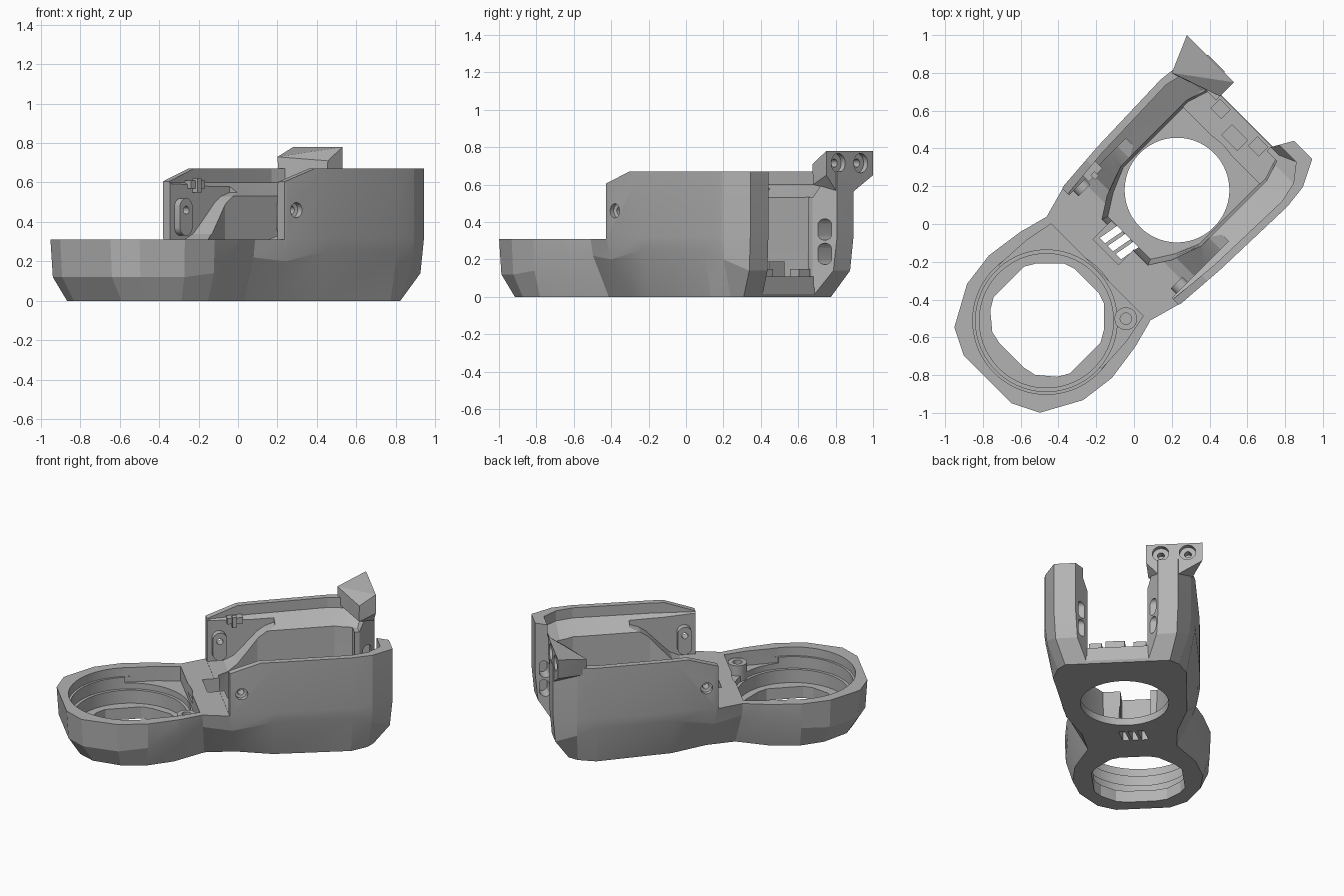
import bpy, bmesh, math
from mathutils import Matrix

if "Cube" in bpy.data.objects:
    bpy.data.objects.remove(bpy.data.objects["Cube"], do_unlink=True)

grey = bpy.data.materials.new("mid_grey")
grey.use_nodes = True
grey.diffuse_color = (0.45, 0.45, 0.45, 1)
grey.node_tree.nodes["Principled BSDF"].inputs["Base Color"].default_value = grey.diffuse_color

# Everything is laid out along a straight axis, then turned on the plan
PLACE = Matrix.Rotation(math.radians(45), 4, 'Z') @ Matrix.Translation((0, -0.034, 0))


def solid(name, rings):
    """Closed loft through rings of equal point count."""
    bm = bmesh.new()
    loops = [[bm.verts.new(p) for p in ring] for ring in rings]
    n = len(loops[0])
    for a, b in zip(loops, loops[1:]):
        for i in range(n):
            j = (i + 1) % n
            bm.faces.new((a[i], a[j], b[j], b[i]))
    bm.faces.new(loops[0][::-1])
    bm.faces.new(loops[-1])
    bmesh.ops.recalc_face_normals(bm, faces=bm.faces)
    return finish(name, bm)


def finish(name, bm):
    me = bpy.data.meshes.new(name)
    bm.to_mesh(me)
    bm.free()
    me.materials.append(grey)
    ob = bpy.data.objects.new(name, me)
    bpy.context.collection.objects.link(ob)
    return ob


def prism(name, poly, lo, hi, axis='Z'):
    order = {'Z': lambda a, b, t: (a, b, t),
             'Y': lambda a, b, t: (a, t, b),
             'X': lambda a, b, t: (t, a, b)}[axis]
    return solid(name, [[order(a, b, t) for a, b in poly] for t in (lo, hi)])


def box(name, u0, u1, w0, w1, z0, z1):
    return prism(name, [(u0, w0), (u1, w0), (u1, w1), (u0, w1)], z0, z1)


def circle(a, b, r, n=32, stretch=0):
    pts = []
    for i in range(n):
        t = 2 * math.pi * (i + 0.5) / n
        pts.append((a + r * math.cos(t), b + r * math.sin(t) + math.copysign(stretch, math.sin(t))))
    return pts


def mirrored(half):
    return [(u, -w) for u, w in half] + [(u, w) for u, w in reversed(half)]


def boolean(ob, tool, op='DIFFERENCE'):
    mod = ob.modifiers.new("cut", 'BOOLEAN')
    mod.object, mod.operation, mod.solver = tool, op, 'EXACT'
    bpy.context.view_layer.objects.active = ob
    bpy.ops.object.modifier_apply(modifier=mod.name)
    bpy.data.objects.remove(tool, do_unlink=True)


# Outer body columns: top u, top w, bottom u, bottom w, bevel height
cols = [(-1.13, .18, -1.04, .17, .12), (-1.06, .32, -.98, .28, .12),
        (-.85, .435, -.82, .38, .12), (-.66, .46, -.66, .41, .14),
        (-.45, .43, -.48, .38, .2), (-.30, .39, -.27, .28, .22),
        (-.12, .44, -.08, .30, .2), (.15, .46, .15, .38, .25),
        (.64, .475, .64, .42, .25), (.77, .46, .75, .38, .2),
        (.91, .39, .80, .33, .14), (.91, .20, .80, .20, .14)]
heights = [c[4] for c in cols]
heights += heights[::-1]
top = mirrored([c[:2] for c in cols])
low = mirrored([c[2:4] for c in cols])
middle = [(a + (c - a) * .15, b + (d - b) * .15, h)
          for (a, b), (c, d), h in zip(top, low, heights)]
body = solid("housing_body", [[(u, w, 0) for u, w in low], middle,
                              [(u, w, .32) for u, w in top],
                              [(u, w, .67) for u, w in top]])

# Low front tray and sloped wall tops
boolean(body, box("cutter", -2, -.135, -1, 1, .31, 1))
boolean(body, prism("cutter", [(-.3, .55), (.15, .70), (.15, .9), (-.3, .9)], -1, 1, 'Y'))

# Stepped round seat, side pockets up to the deck, and eight-sided opening
for r, z in ((.39, .25), (.375, .17), (.355, .08)):
    boolean(body, prism("cutter", circle(-.69, 0, r, 64), z, 1))
pocket = mirrored([(-.66, .386), (-.46, .375), (-.31, .345)])
boolean(body, prism("cutter", pocket, .21, 1))
opening = mirrored([(-.95, .09), (-.935, .16), (-.86, .25), (-.80, .285),
                    (-.57, .285), (-.51, .25), (-.41, .15), (-.39, .09)])
boolean(body, prism("cutter", opening, -1, .5))

# Upper cavity: thin walls over a sloping shelf, with a ramp down to the deck
upper = mirrored([(-.2, .385), (-.12, .395), (.15, .42), (.64, .435), (.75, .41), (.84, .34)])
shelf = mirrored([(-.2, .29), (-.12, .29), (.15, .295), (.64, .295), (.75, .28), (.80, .25)])
boolean(body, solid("cutter", [[(u, w, .53) for u, w in shelf],
                               [(u, w, .60) for u, w in upper],
                               [(u, w, 1) for u, w in upper]]))
ramp = [(-.2, .312), (-.03, .312), (.03, .34), (.10, .41), (.18, .495), (.23, .53), (.29, .55),
        (.29, 1), (-.2, 1)]
boolean(body, prism("cutter", ramp, -.385, .385, 'Y'))

# Lower cavity wrapped closely around the round opening
levels = [(.05, 0, 0), (.12, .015, .005), (.25, .03, .01), (.54, .04, .015)]
rings = []
for z, front, side in levels:
    half = [(-.07 - front, .16 + side), (.04 - front, .23 + side), (.17, .285 + side),
            (.66, .285 + side), (.77, .25 + side)]
    rings.append([(u, w, z) for u, w in mirrored(half)])
boolean(body, solid("cutter", rings))

# Round bottom opening and the gap between the two slant-sided rear arms
boolean(body, prism("cutter", circle(.288, 0, .277, 64), -1, .5))
gap = [(.70, -.19), (.80, -.19), (.93, -.265), (.93, .28), (.80, .19), (.70, .19)]
boolean(body, prism("cutter", gap, .05, 1))
lip = [(.81, -.196), (.93, -.265), (.93, .28), (.81, .197)]
boolean(body, prism("cutter", lip, -1, .5))

# Vent pocket in the deck with three slanted slots
boolean(body, box("cutter", -.21, .03, -.06, .13, .06, 1))
for w in (-.03, .03, .09):
    slot = [(-.18, w - .02), (-.07, w - .04), (-.07, w), (-.18, w + .02)]
    boolean(body, prism("cutter", slot, -1, .2))

# Wall screw pads with stepped holes; outlets in the rear arms
for s in (1, -1):
    pad = prism("pad", circle(-.06, .425, .045, 32, .05), s * .345, s * .41, 'Y')
    boolean(body, pad, 'UNION')
    steps = [(.02, .2), (.02, .41), (.038, .415), (.038, .6)]
    boolean(body, solid("cutter", [[(u, s * w, z) for u, z in circle(-.06, .46, r)]
                                   for r, w in steps]))
    for z in (.23, .36):
        boolean(body, prism("cutter", circle(.855, z, .03, 32, .027), s * .1, s * .31, 'Y'))

# Rear mounting bracket on the left arm
bm = bmesh.new()
corners = [(.707, .458, .73), (.707, .45, .62), (.80, .19, .71), (.80, .195, .60),
           (.905, .543, .78), (.905, .543, .65), (.905, .19, .78), (.905, .19, .65),
           (.905, .39, .56), (.905, .27, .56)]
for c in corners:
    bm.verts.new(c)
bmesh.ops.convex_hull(bm, input=bm.verts)
bracket = finish("rear_bracket", bm)
for w in (.28, .45):
    boolean(bracket, prism("cutter", circle(w, .715, .052), .875, 1, 'X'))
    boolean(bracket, prism("cutter", circle(w, .715, .022), .83, 1, 'X'))

# Screw boss in the tray
boss = prism("tray_boss", circle(-.385, -.29, .06), .15, .28)
boolean(boss, prism("cutter", circle(-.385, -.29, .03), .2, 1))

# Rear ledge with connector blocks and a small wall clip
ledge = box("rear_ledge", .62, .805, -.29, .29, .03, .11)
boolean(ledge, prism("cutter", circle(.288, 0, .34, 64), -1, 1))
parts = [body, bracket, boss, ledge,
         box("connector_block", .66, .74, -.08, .04, .10, .19),
         box("ledge_rib_left", .72, .79, .10, .18, .10, .15),
         box("ledge_rib_right", .72, .79, -.18, -.10, .10, .15),
         box("wall_clip", -.01, .09, .36, .425, .57, .61),
         box("clip_tooth", .02, .05, .345, .38, .55, .62)]

for ob in parts:
    ob.data.transform(PLACE)
    bpy.ops.object.select_all(action='DESELECT')
    ob.select_set(True)
    bpy.context.view_layer.objects.active = ob
    bpy.ops.object.shade_smooth_by_angle(angle=math.radians(14))
